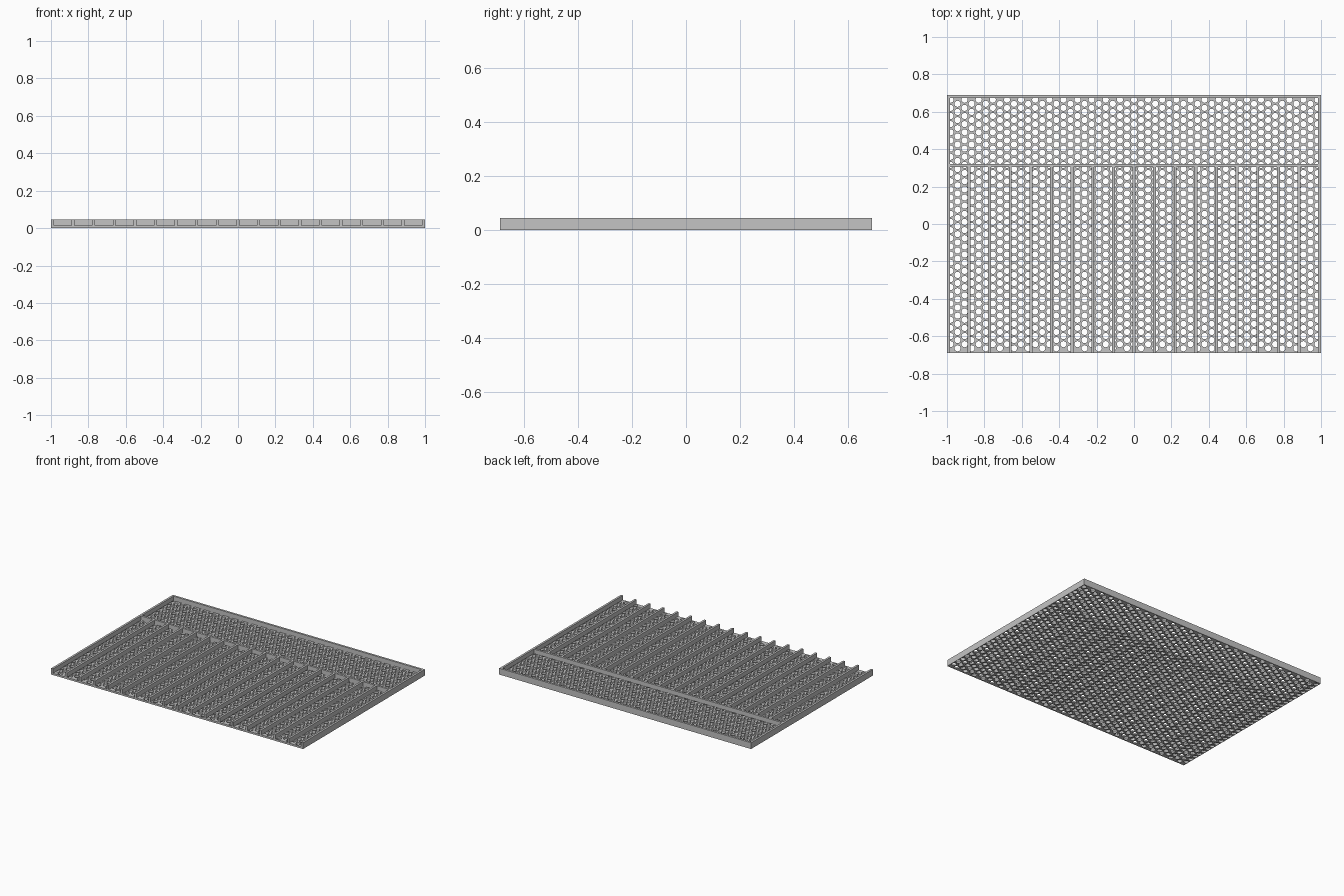
import bpy, bmesh
from math import cos, sin, pi

cube = bpy.data.objects.get("Cube")
if cube:
    bpy.data.objects.remove(cube)

HALF_X, HALF_Y, HEIGHT = 1.0, 0.69, 0.045
FLOOR, WALL = 0.013, 0.015
CROSS_Y = 0.312                  # centre of the cross wall
COLUMNS, ROWS, CHANNELS = 53, 31, 18
RADIUS, SIDES = 0.0165, 16

grey = bpy.data.materials.new("plain grey")
grey.use_nodes = True
grey.diffuse_color = (0.55, 0.55, 0.55, 1)
grey.node_tree.nodes["Principled BSDF"].inputs["Base Color"].default_value = grey.diffuse_color


def add_object(name, bm):
    mesh = bpy.data.meshes.new(name)
    bm.to_mesh(mesh)
    bm.free()
    mesh.materials.append(grey)
    obj = bpy.data.objects.new(name, mesh)
    bpy.context.collection.objects.link(obj)
    return obj


def box(name, x0, x1, y0, y1, z0=FLOOR, z1=HEIGHT):
    bm = bmesh.new()
    bmesh.ops.create_cube(bm, size=1)
    for v in bm.verts:
        v.co = (x1 if v.co.x > 0 else x0,
                y1 if v.co.y > 0 else y0,
                z1 if v.co.z > 0 else z0)
    return add_object(name, bm)


# Perforated floor: staggered rectangular cells, each with a round hole
w = HALF_X / COLUMNS             # half a cell's width
h = w / cos(pi / 6)              # half a cell's height
angles = [2 * pi * i / SIDES for i in range(SIDES)]
hole = [(RADIUS * cos(a), RADIUS * sin(a)) for a in angles]


def ramp(i):
    """Walk evenly round a square: 1 at i = 0, -1 at half a turn."""
    i = i % SIDES
    distance = min(i, SIDES - i)
    return max(-1, min(1, 2 - distance * 8 / SIDES))


rim = [(w * ramp(i), h * ramp(i - SIDES // 4)) for i in range(SIDES)]

bm = bmesh.new()
for c in range(COLUMNS):
    x = (2 * c + 1) * w - HALF_X
    shift = h / 2 if c % 2 == 0 else -h / 2
    for r in range(ROWS):
        y = (2 * r + 1 - ROWS) * h + shift
        inner = [bm.verts.new((x + px, y + py, 0)) for px, py in hole]
        outer = [bm.verts.new((x + px, y + py, 0)) for px, py in rim]
        for i in range(SIDES):
            j = (i + 1) % SIDES
            bm.faces.new((inner[i], outer[i], outer[j], inner[j]))
    # Solid margins at both ends of the column
    end = ROWS * h
    for y0, y1 in ((-HALF_Y, shift - end), (shift + end, HALF_Y)):
        corners = ((x - w, y0), (x + w, y0), (x + w, y1), (x - w, y1))
        bm.faces.new([bm.verts.new((px, py, 0)) for px, py in corners])
bmesh.ops.remove_doubles(bm, verts=bm.verts, dist=0.0001)
floor = add_object("perforated_floor", bm)
thick = floor.modifiers.new("thickness", "SOLIDIFY")
thick.thickness = FLOOR
thick.offset = 1

# Outer walls; the front stays open
box("left_wall", HALF_X - WALL, HALF_X, -HALF_Y, HALF_Y)
box("right_wall", -HALF_X, WALL - HALF_X, -HALF_Y, HALF_Y)
box("back_wall", WALL - HALF_X, HALF_X - WALL, HALF_Y - WALL, HALF_Y)

# Wall between the channels and the rear compartment
box("cross_wall", WALL - HALF_X, HALF_X - WALL, CROSS_Y - WALL / 2, CROSS_Y + WALL / 2)

# Dividers between the channels
pitch = (2 * HALF_X - WALL) / CHANNELS
for k in range(1, CHANNELS):
    x = k * pitch - HALF_X + WALL / 2
    box(f"divider_{k}", x - WALL / 2, x + WALL / 2, -HALF_Y, CROSS_Y - WALL / 2)
